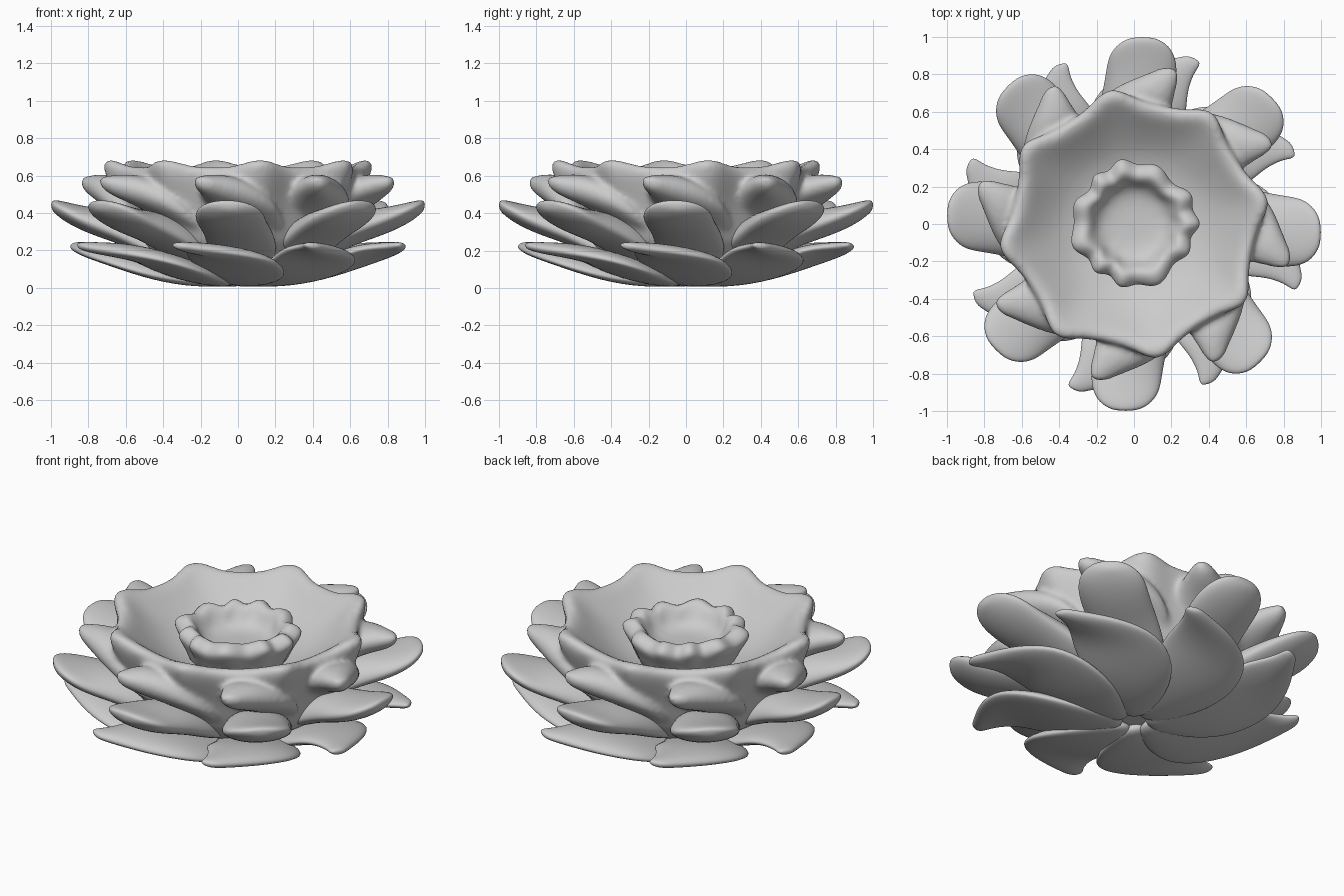
import bpy, bmesh, math

if "Cube" in bpy.data.objects:
    bpy.data.objects.remove(bpy.data.objects["Cube"])


def finish(name, bm, levels):
    bmesh.ops.recalc_face_normals(bm, faces=bm.faces)
    for f in bm.faces:
        f.smooth = True
    me = bpy.data.meshes.new(name)
    bm.to_mesh(me)
    bm.free()
    ob = bpy.data.objects.new(name, me)
    bpy.context.collection.objects.link(ob)
    mod = ob.modifiers.new("smooth", 'SUBSURF')
    mod.levels = mod.render_levels = levels
    return ob


def petal_ring(name, stations, cup, tilt, count=8, sides=12):
    """Loft petals through stations: radius, height, sideways shift, half width,
    thickness above and thickness below. Sections partly follow the sweep."""
    bm = bmesh.new()
    for k in range(count):
        ang = 2 * math.pi * k / count
        ca, sa = math.cos(ang), math.sin(ang)
        rings = []
        for s, (r, z, off, w, up, down) in enumerate(stations):
            p, q = stations[max(s - 1, 0)], stations[min(s + 1, len(stations) - 1)]
            turn = 0.5 * math.atan2(q[2] - p[2], q[0] - p[0])
            ring = []
            for i in range(sides):
                a = 2 * math.pi * i / sides
                v = math.cos(a)
                x = r - w * v * math.sin(turn)
                y = off + w * v * math.cos(turn)
                f = w / 0.2
                t = up if math.sin(a) > 0 else down
                h = z + t * math.sin(a) + cup * f * v * v + tilt * f * v
                ring.append(bm.verts.new((x * ca - y * sa, x * sa + y * ca, h)))
            rings.append(ring)
        for lo, hi in zip(rings, rings[1:]):
            for i in range(sides):
                j = (i + 1) % sides
                bm.faces.new((lo[i], lo[j], hi[j], hi[i]))
        bm.faces.new(rings[0])
        bm.faces.new(rings[-1])
    return finish(name, bm, 2)


def ruffled_lathe(name, profile, wave, segs=96):
    """Revolve (radius, height, ruffle) points; wave(angle) pushes the ruffled ones in and out."""
    bm = bmesh.new()
    rings = []
    for r, z, m in profile:
        ring = []
        for i in range(segs):
            a = 2 * math.pi * i / segs
            dr, dz = wave(a)
            rr = r + m * dr
            ring.append(bm.verts.new((rr * math.cos(a), rr * math.sin(a), z + m * dz)))
        rings.append(ring)
    for lo, hi in zip(rings, rings[1:]):
        for i in range(segs):
            j = (i + 1) % segs
            bm.faces.new((lo[i], lo[j], hi[j], hi[i]))
    bm.faces.new(rings[0])
    bm.faces.new(rings[-1])
    return finish(name, bm, 1)


# Lowest petals: broad, flat, each ending in a swept finger
petal_ring("lower_petals", [
    (.05, .03, 0, .06, .05, .03), (.3, .04, .02, .2, .08, .03), (.5, .09, .01, .27, .09, .03),
    (.66, .155, -.04, .26, .07, .03), (.77, .19, -.14, .165, .05, .03),
    (.84, .21, -.25, .08, .035, .028), (.87, .22, -.305, .055, .025, .022),
    (.885, .225, -.325, .03, .012, .012)], .01, -.02)

# Large round spoon petals
petal_ring("outer_petals", [
    (.2, .1, .05, .1, .05, .04), (.45, .19, .03, .2, .15, .045), (.62, .285, 0, .19, .13, .055),
    (.78, .345, -.04, .2, .085, .065), (.9, .395, -.045, .19, .06, .06),
    (.97, .43, -.045, .13, .042, .045), (1.0, .445, -.045, .055, .02, .025)], .01, -.008)

# Middle petals with narrow swept tips, thick where they meet the rim
middle = petal_ring("middle_petals", [
    (.3, .2, .08, .1, .04, .04), (.45, .3, .06, .2, .06, .06), (.59, .43, .02, .23, .12, .07),
    (.69, .505, -.06, .16, .11, .075), (.77, .545, -.15, .09, .06, .065),
    (.81, .56, -.185, .06, .04, .05), (.835, .57, -.21, .03, .02, .025)], .01, -.02)


# Upper bowl whose scalloped rim forms the top petals
def bowl_wave(a):
    b = 8 * (a - math.radians(10))
    c = math.cos(b + .5 * math.sin(b))
    return .04 * c, .022 * c


bowl = ruffled_lathe("upper_bowl", [
    (.02, .06, 0), (.2, .06, 0), (.45, .13, 0), (.56, .25, .2), (.61, .4, .6),
    (.665, .53, 1), (.695, .62, 1), (.69, .66, 1), (.655, .672, 1), (.61, .65, .9),
    (.54, .59, .6), (.44, .515, .3), (.34, .46, 0), (.2, .43, 0), (.02, .43, 0)], bowl_wave)

# Fuse the middle petals into the bowl so they flow out of it
bpy.ops.object.select_all(action='DESELECT')
middle.select_set(True)
bowl.select_set(True)
bpy.context.view_layer.objects.active = bowl
bpy.ops.object.convert(target='MESH')
bpy.context.view_layer.objects.active = bowl
bpy.ops.object.join()
fuse = bowl.modifiers.new("fuse", 'REMESH')
fuse.mode = 'VOXEL'
fuse.voxel_size = .014
fuse.use_smooth_shade = True
soft = bowl.modifiers.new("soften", 'SMOOTH')
soft.factor = .5
soft.iterations = 12


# Small ruffled cup in the centre
def cup_wave(a):
    c = math.cos(11 * a + .9 * math.sin(3 * a))
    return .013 * c + .01 * math.sin(4 * a + 1), .012 * c


ruffled_lathe("centre_cup", [
    (.25, .38, 0), (.275, .47, .6), (.305, .53, 1), (.332, .575, 1.2), (.325, .605, 1.2),
    (.29, .63, .9), (.255, .635, .9), (.225, .605, .6), (.2, .555, .3), (.16, .525, 0),
    (.09, .515, 0), (.01, .515, 0)], cup_wave)
